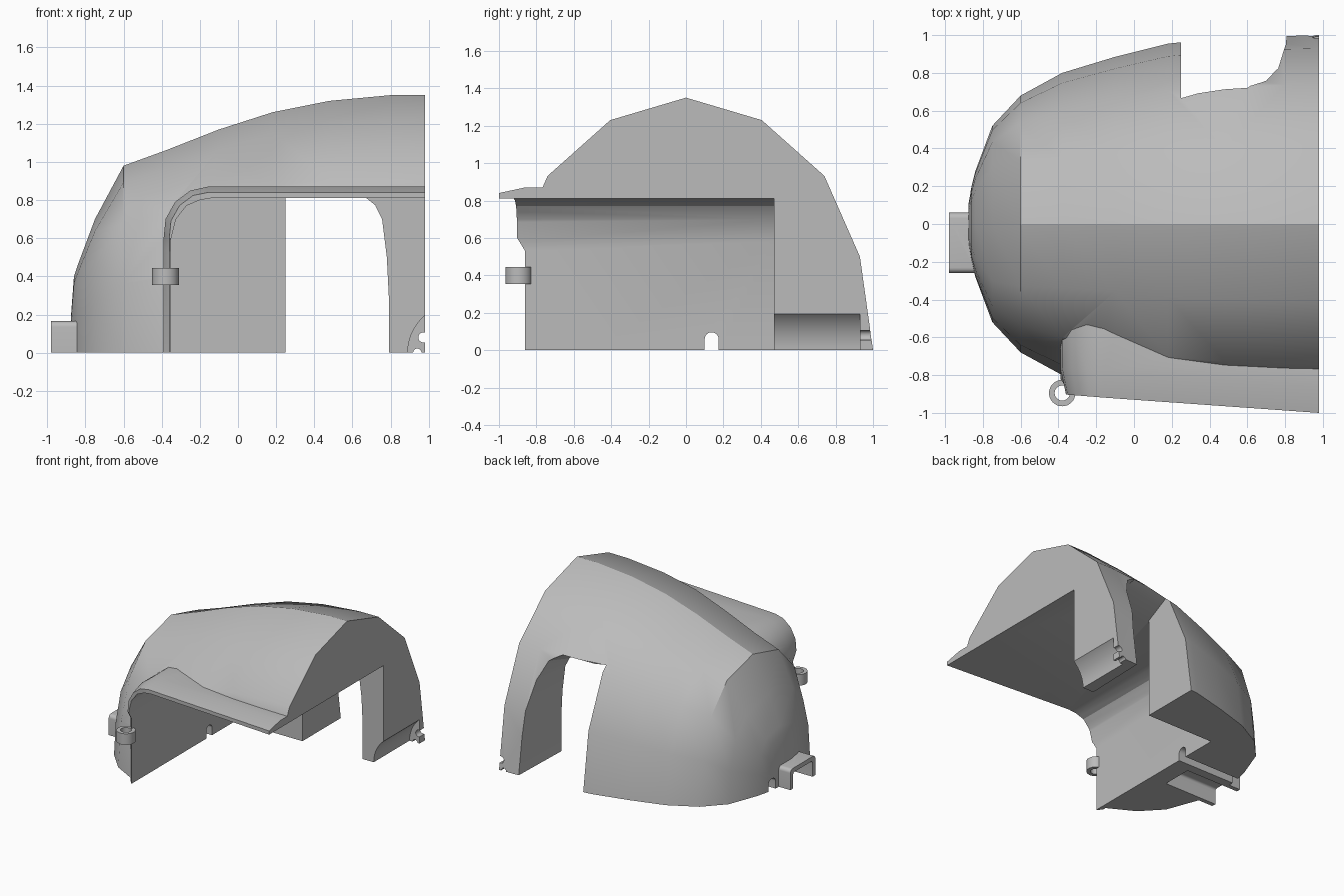
import bpy, bmesh, math

cube = bpy.data.objects.get("Cube")
if cube:
    bpy.data.objects.remove(cube, do_unlink=True)

grey = bpy.data.materials.new("plain grey")
grey.use_nodes = True
grey.diffuse_color = (0.5, 0.5, 0.5, 1)
grey.node_tree.nodes["Principled BSDF"].inputs["Base Color"].default_value = (0.5, 0.5, 0.5, 1)


def loft(name, rings):
    """Closed solid through rings with equal point counts."""
    bm = bmesh.new()
    rows = [[bm.verts.new(p) for p in r] for r in rings]
    n = len(rows[0])
    for a, b in zip(rows, rows[1:]):
        for i in range(n):
            j = (i + 1) % n
            bm.faces.new((a[i], a[j], b[j], b[i]))
    bm.faces.new(rows[0])
    bm.faces.new(rows[-1])
    bmesh.ops.recalc_face_normals(bm, faces=bm.faces)
    me = bpy.data.meshes.new(name)
    bm.to_mesh(me)
    bm.free()
    ob = bpy.data.objects.new(name, me)
    bpy.context.collection.objects.link(ob)
    me.materials.append(grey)
    return ob


def prism_y(name, pts, y0, y1, pts_end=None):
    return loft(name, [[(x, y0, z) for x, z in pts],
                       [(x, y1, z) for x, z in pts_end or pts]])


def prism_x(name, pts, x0, x1):
    return loft(name, [[(x, y, z) for y, z in pts] for x in (x0, x1)])


def circle(cx, cz, r, n=24):
    return [(cx + r * math.cos(math.tau * i / n), cz + r * math.sin(math.tau * i / n))
            for i in range(n)]


def rounded_top(c, w, h, r, steps=6):
    """Upright outline with rounded upper corners, open ground below z = 0."""
    right = [(c + w - r + r * math.sin(t), h - r + r * math.cos(t))
             for t in [math.pi / 2 * i / steps for i in range(steps + 1)]]
    left = [(2 * c - a, b) for a, b in reversed(right)]
    return left + right


def combine(ob, other, op):
    m = ob.modifiers.new(op.title(), 'BOOLEAN')
    m.operation, m.solver, m.object = op, 'EXACT', other
    bpy.context.view_layer.objects.active = ob
    bpy.ops.object.modifier_apply(modifier=m.name)
    bpy.data.objects.remove(other, do_unlink=True)


def smooth(ob, deg):
    bpy.ops.object.select_all(action='DESELECT')
    ob.select_set(True)
    bpy.context.view_layer.objects.active = ob
    bpy.ops.object.shade_smooth_by_angle(angle=math.radians(deg))


# Domed body: one half section scaled along x (x, half width, height, boxiness)
half = [(1, 0), (.93, .37), (.74, .69), (.405, .911), (0, 1)]
stations = [(-.875, .12, .2, .5), (-.86, .2, .4, .5), (-.84, .28, .46, .5),
            (-.75, .52, .7, .6), (-.6, .68, .98, .8), (-.38, .8, 1.06, .95),
            (-.1, .885, 1.17, 1), (.18, .955, 1.26, 1), (.48, .985, 1.32, 1),
            (.8, .995, 1.35, 1), (.98, 1, 1.35, 1)]
rings = []
for x, w, h, p in stations:
    right = [(x, w * y ** p, h * z) for y, z in half]
    rings.append(right + [(x, -y, z) for _, y, z in reversed(right[:-1])])
body = loft("domed_body", rings)

# Front lip following the arch of the opening
outer = [(-.39, 0), (-.39, .53), (-.39, .6), (-.38, .7), (-.33, .79),
         (-.25, .85), (-.16, .87), (.98, .87)]
normal = [(1, 0), (1, 0), (1, 0), (.95, -.3), (.8, -.6), (.5, -.85), (.1, -1), (0, -1)]
rings = []
for i, ((x, z), (nx, nz)) in enumerate(zip(outer, normal)):
    front = -.86 if i < 2 else -.903 - .097 * (x + .39) / 1.37
    slope = .04 if i < 2 else .14

    def at(d, y):
        return (x + nx * d, y, z + nz * d)
    rings.append([at(.12, front), at(.03, front), at(0, front + slope), at(0, -.5), at(.12, -.5)])
combine(body, loft("front_lip", rings), 'UNION')

# Side bracket
combine(body, prism_x("side_bracket", rounded_top(-.1, .16, .165, .03)
                      + [(.06, 0), (-.26, 0)], -.98, -.8), 'UNION')

# Main opening with rounded upper corner
arch = [(-.355, -.1), (-.355, .58), (-.325, .7), (-.27, .77), (-.2, .8), (-.14, .81),
        (1.2, .81), (1.2, -.1)]
combine(body, prism_y("opening_cutter", arch, -1.3, .47), 'DIFFERENCE')

# Rear doorway widening outwards
inside = [(.25, -.1), (.25, .81), (.67, .81), (.72, .77), (.755, .7), (.78, .5), (.79, .3), (.79, -.1)]
outside = [(.25, -.1), (.25, 1.15), (.5, 1.1), (.68, .98), (.77, .75), (.8, .5), (.81, .3), (.81, -.1)]
combine(body, prism_y("doorway_cutter", inside, .46, 1.1, outside), 'DIFFERENCE')

# Scoop under the rear leg, with small holes through its end plate
combine(body, prism_y("scoop_cutter", circle(1.146, 0, .256, 48), .4, .93), 'DIFFERENCE')
for cx, cz, r in ((.972, .08, .027), (.94, 0, .022)):
    combine(body, prism_y("plate_cutter", circle(cx, cz, r, 16), .9, 1.1), 'DIFFERENCE')

# Cable tunnel and bracket channel
for c, w, h, r, x1 in ((.137, .037, .095, .035, -.2), (-.1, .125, .13, .02, -.5)):
    outline = rounded_top(c, w, h, r) + [(c + w, -.1), (c - w, -.1)]
    combine(body, prism_x("tunnel_cutter", outline, -1.2, x1), 'DIFFERENCE')
smooth(body, 28)

# Ring eyelet at the front corner
ring = loft("ring_eyelet", [[(x, y, z) for x, y in circle(-.38, -.895, .07, 32)]
                            for z in (.355, .445)])
bore = loft("bore_cutter", [[(x, y, z) for x, y in circle(-.38, -.895, .04, 32)]
                            for z in (.3, .5)])
combine(ring, bore, 'DIFFERENCE')
smooth(ring, 30)
